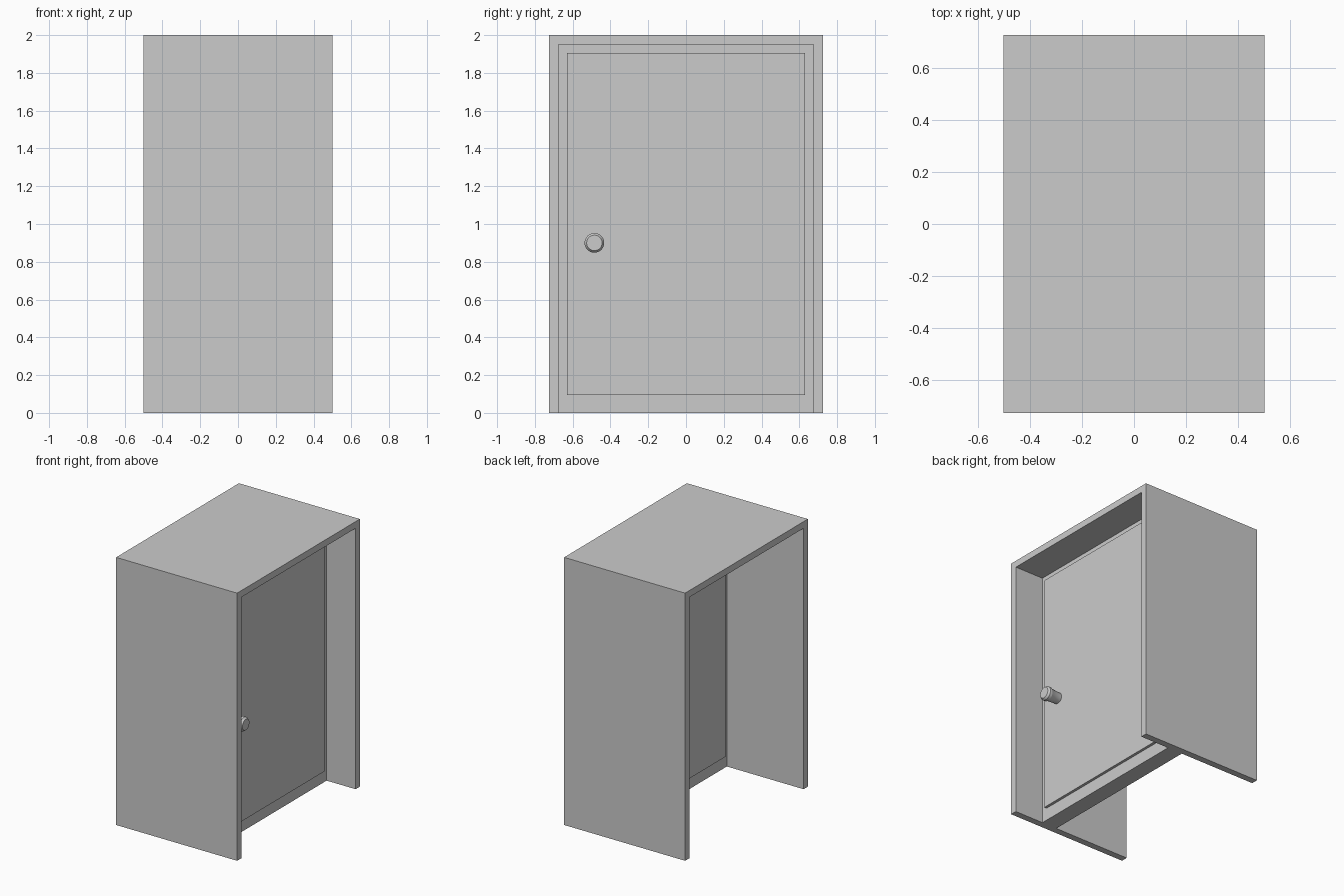
import bpy, bmesh, math
from mathutils import Matrix

if "Cube" in bpy.data.objects:
    bpy.data.objects.remove(bpy.data.objects["Cube"])


def extrude_x(name, outline, x0, x1):
    """Solid from a (y, z) outline swept along x."""
    bm = bmesh.new()
    face = bm.faces.new([bm.verts.new((x0, y, z)) for y, z in outline])
    swept = bmesh.ops.extrude_face_region(bm, geom=[face])["geom"]
    verts = [v for v in swept if isinstance(v, bmesh.types.BMVert)]
    bmesh.ops.translate(bm, verts=verts, vec=(x1 - x0, 0, 0))
    bmesh.ops.recalc_face_normals(bm, faces=bm.faces)
    return finish(name, bm)


def finish(name, bm):
    mesh = bpy.data.meshes.new(name)
    bm.to_mesh(mesh)
    bm.free()
    obj = bpy.data.objects.new(name, mesh)
    bpy.context.collection.objects.link(obj)
    return obj


def rect(half_y, z0, z1):
    return [(-half_y, z0), (half_y, z0), (half_y, z1), (-half_y, z1)]


W, H, T = 0.725, 2.0, 0.05      # half width, height, casing thickness
IN = W - T
DOOR_X0, DOOR_X1, RAISE = 0.135, 0.26, 0.02

# Deep casing: two side walls and a lintel
extrude_x("door_casing",
          [(-W, 0), (-IN, 0), (-IN, H - T), (IN, H - T),
           (IN, 0), (W, 0), (W, H), (-W, H)], -0.5, 0.5)

# Door slab with a raised panel on both faces
extrude_x("door_slab", rect(IN, 0, H - T), DOOR_X0, DOOR_X1)
extrude_x("front_panel", rect(0.63, 0.095, 1.905), DOOR_X1, DOOR_X1 + RAISE)
extrude_x("back_panel", rect(0.63, 0.095, 1.905), DOOR_X0 - RAISE, DOOR_X0)

# Door knob: (distance from panel, radius) profile, lathed about x
profile = [(0, 0), (0, 0.04), (0.08, 0.046), (0.09, 0.052),
           (0.11, 0.052), (0.125, 0.041), (0.125, 0)]
bm = bmesh.new()
verts = [bm.verts.new((x, r, 0)) for x, r in profile]
edges = [bm.edges.new(pair) for pair in zip(verts, verts[1:])]
bmesh.ops.spin(bm, geom=verts + edges, cent=(0, 0, 0), axis=(1, 0, 0),
               angle=math.tau, steps=32, use_duplicate=False)
bmesh.ops.remove_doubles(bm, verts=bm.verts, dist=1e-5)
bmesh.ops.recalc_face_normals(bm, faces=bm.faces)
bm.transform(Matrix.Translation((DOOR_X1 + RAISE, -0.485, 0.9)))
knob = finish("door_knob", bm)
bpy.context.view_layer.objects.active = knob
knob.select_set(True)
bpy.ops.object.shade_smooth_by_angle(angle=math.radians(30))
